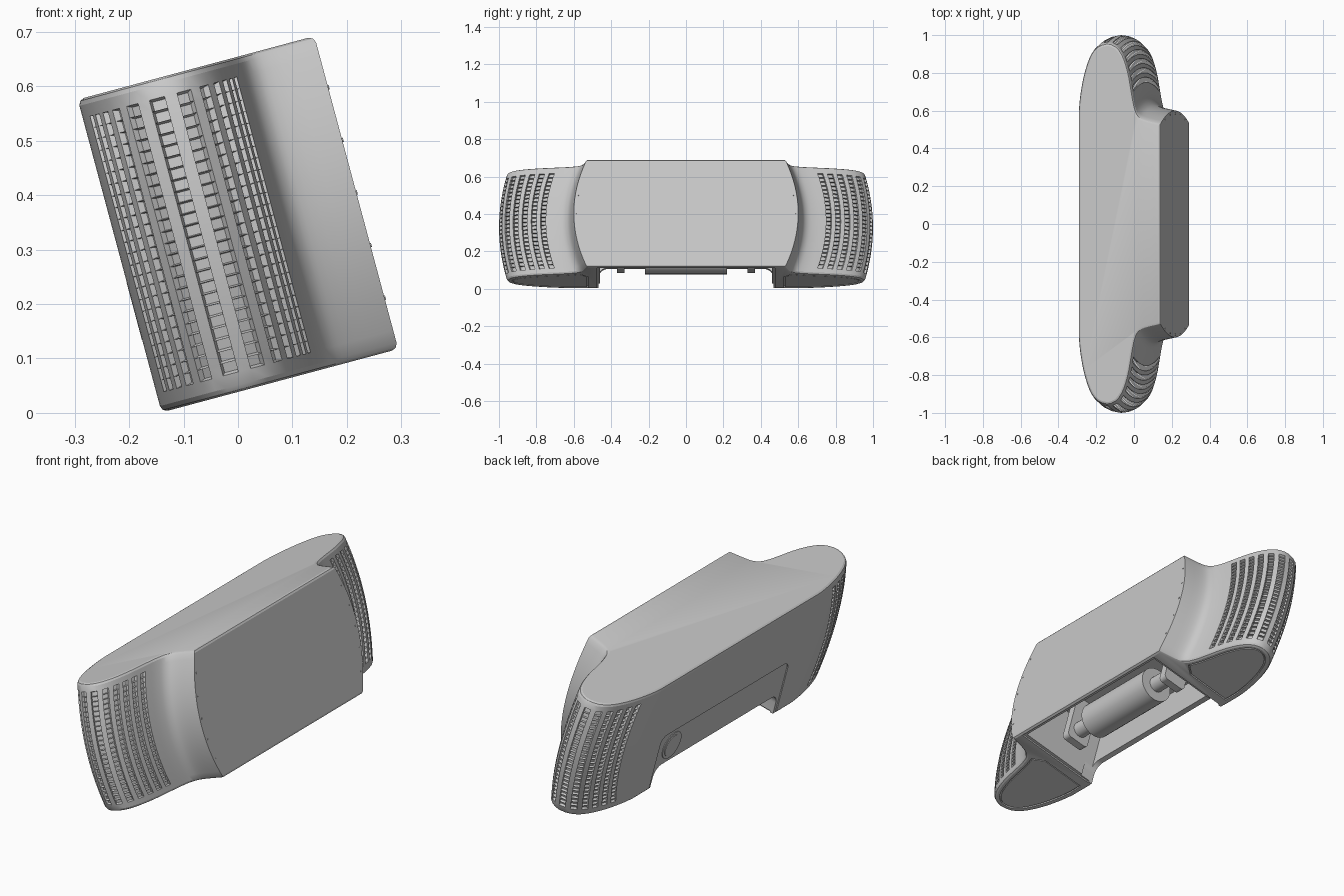
import bpy, bmesh, math
from mathutils import Matrix, Vector

if "Cube" in bpy.data.objects:
    bpy.data.objects.remove(bpy.data.objects["Cube"])

H = 0.2975                      # half height of the upright body
TILT = Matrix.Translation((0, 0, 0.3465)) @ Matrix.Rotation(math.radians(-15), 4, 'Y')

mat = bpy.data.materials.new("light_grey")
mat.use_nodes = True
GREY = (0.58, 0.58, 0.58, 1)
mat.diffuse_color = GREY
mat.node_tree.nodes["Principled BSDF"].inputs["Base Color"].default_value = GREY


def finish(bm, name):
    """Lean the part over with the body and put it in the scene."""
    bmesh.ops.recalc_face_normals(bm, faces=bm.faces)
    bm.transform(TILT)
    me = bpy.data.meshes.new(name)
    bm.to_mesh(me)
    bm.free()
    ob = bpy.data.objects.new(name, me)
    bpy.context.collection.objects.link(ob)
    me.materials.append(mat)
    return ob


def smooth(ob):
    bpy.ops.object.select_all(action='DESELECT')
    ob.select_set(True)
    bpy.context.view_layer.objects.active = ob
    bpy.ops.object.shade_smooth_by_angle(angle=math.radians(20))


def box(name, lo, hi, radius=0, axis=0):
    bm = bmesh.new()
    lo, hi = Vector(lo), Vector(hi)
    size = Matrix.Diagonal((*(hi - lo), 1))
    bmesh.ops.create_cube(bm, size=1, matrix=Matrix.Translation((lo + hi) / 2) @ size)
    if radius:
        edges = [e for e in bm.edges
                 if abs((e.verts[0].co - e.verts[1].co).normalized()[axis]) > 0.9]
        bmesh.ops.bevel(bm, geom=edges, offset=radius, segments=8, profile=0.5, affect='EDGES')
    return finish(bm, name)


def add_rod(bm, centre, radius, length, axis, sides=32):
    turn = Matrix.Rotation(math.pi / 2, 4, axis)
    bmesh.ops.create_cone(bm, cap_ends=True, segments=sides, radius1=radius, radius2=radius,
                          depth=length, matrix=Matrix.Translation(centre) @ turn)


def prism(name, pts, z0, z1):
    bm = bmesh.new()
    face = bm.faces.new([bm.verts.new((x, y, z0)) for x, y in pts])
    top = bmesh.ops.extrude_face_region(bm, geom=[face])["geom"]
    bmesh.ops.translate(bm, vec=(0, 0, z1 - z0),
                        verts=[g for g in top if isinstance(g, bmesh.types.BMVert)])
    return finish(bm, name)


def cut(body, cutter):
    cutter.hide_render = True
    mod = body.modifiers.new("cut", 'BOOLEAN')
    mod.operation, mod.solver, mod.object = 'DIFFERENCE', 'EXACT', cutter
    bpy.context.view_layer.objects.active = body
    bpy.ops.object.modifier_apply(modifier=mod.name)
    bpy.data.objects.remove(cutter)


def offset(pts, d):
    """Move a clockwise outline inward by d."""
    out = []
    for i, p in enumerate(pts):
        a, b = p - pts[i - 1], pts[(i + 1) % len(pts)] - p
        n1, n2 = (Vector((v.y, -v.x)).normalized() for v in (a, b))
        out.append(p + (n1 + n2) * d / (1 + n1.dot(n2)))
    return out


# Plan outline of one end: flat back, rounded lobe, hollow neck, front block
CTRL = [Vector(p) for p in (
    (-.225, .5), (-.225, .6), (-.214, .7), (-.193, .8), (-.16, .89), (-.12, .938),
    (-.065, .955), (-.015, .935), (.022, .88), (.05, .79), (.068, .69), (.082, .62),
    (.1, .576), (.135, .552), (.225, .53), (.32, .505))]
STEP = 12


def catmull(a, b, c, d, t):
    return 0.5 * (2 * b + (c - a) * t + (2 * a - 5 * b + 4 * c - d) * t * t
                  + (3 * b - a - 3 * c + d) * t ** 3)


curve = [catmull(*CTRL[i:i + 4], k / STEP) for i in range(len(CTRL) - 3) for k in range(STEP)]
curve.append(CTRL[-2])


def resample(pts, fractions):
    dist = [0]
    for a, b in zip(pts, pts[1:]):
        dist.append(dist[-1] + (b - a).length)
    out = []
    for f in fractions:
        s = f * dist[-1]
        i = max(k for k in range(len(pts) - 1) if dist[k] <= s + 1e-9)
        out.append(pts[i].lerp(pts[i + 1], (s - dist[i]) / (dist[i + 1] - dist[i])))
    return out


# Vent columns alternate slot and bar around the lobe
COLS, ROWS = 12, 24
first, last = STEP + 2, 9 * STEP
marks, pitch = [], 1 / (COLS - 0.45)
for c in range(COLS):
    marks += [c * pitch, min(1, (c + 0.55) * pitch)]
lead = curve[:first:3]
half = lead + resample(curve[first:last + 1], marks) + curve[last + 3::3]
outline = half + [Vector((p.x, -p.y)) for p in reversed(half)]
n = len(outline)
slots = {len(lead) + 2 * c for c in range(COLS)}
slots |= {n - 2 - j for j in slots}


def bulge(p, z):
    amount = 0.07 - 0.06 * max(0, abs(p.y) - 0.53)
    y = p.y + math.copysign(amount * (1 - (z / H) ** 2), p.y)
    return (p.x, y, z)


# Body shell, lofted upward with soft top and bottom edges
R = 0.012
levels = [(-H + R * (1 - math.cos(a)), R * (1 - math.sin(a)))
          for a in (0, math.pi / 4, math.pi / 2)]
low = len(levels)
levels += [(-0.262 + 0.524 * r / ROWS, 0) for r in range(ROWS + 1)]
levels += [(-z, d) for z, d in reversed(levels[:low])]
bm = bmesh.new()
rings = [[bm.verts.new(bulge(p, z)) for p in offset(outline, d)] for z, d in levels]
vents = []
for r, (a, b) in enumerate(zip(rings, rings[1:])):
    for j in range(n):
        k = (j + 1) % n
        f = bm.faces.new((a[j], a[k], b[k], b[j]))
        if j in slots and low <= r < low + ROWS:
            vents.append(f)
bm.faces.new(rings[0])
bm.faces.new(rings[-1])
bmesh.ops.recalc_face_normals(bm, faces=bm.faces)
bmesh.ops.inset_individual(bm, faces=vents, thickness=0.0028, depth=-0.012)
body = finish(bm, "body_shell")

# Underside bay, its lip, the rear opening and the rear panel recess
cut(body, box("bay_cutter", (-.195, -.46, -.4), (.195, .46, -.02)))
cut(body, box("lip_cutter", (-.203, -.475, -.4), (.208, .475, -.29)))
cut(body, box("opening_cutter", (-.3, -.468, -.5), (-.15, .468, -.19), 0.05))
cut(body, box("panel_cutter", (-.3, -.485, -.5), (-.22, .485, -.018), 0.04))

# Foot pads set into the bottom of each lobe
lobe = [p for p in half if p.x < 0.084 and p.y > 0.59]
lobe = [Vector((-.225, .5))] + lobe + [Vector((.1, .56)), Vector((.03, .5))]
for side, name in ((1, "rear"), (-1, "front")):
    shape = [[(p.x, side * p.y) for p in offset(lobe, d)] for d in (.024, .03)]
    cut(body, prism("pad_cutter", shape[0], -H - .05, -H + .008))
    prism(name + "_foot_pad", shape[1], -H + .001, -H + .009)
smooth(body)

# Motor lying in the bay, with a stub and bracket at each end
bm = bmesh.new()
add_rod(bm, (0, 0, -.19), 0.085, 0.44, 'X')
add_rod(bm, (0, 0, -.19), 0.038, 0.7, 'X')
smooth(finish(bm, "motor"))
for s, name in ((1, "rear"), (-1, "front")):
    box(name + "_motor_bracket", (-.06, s * .35 - .02, -.26), (.06, s * .35 + .02, -.02), 0.02, 1)

# Round cap on the rear panel
bm = bmesh.new()
add_rod(bm, (-.219, .375, -.105), 0.068, 0.008, 'Y', 40)
add_rod(bm, (-.221, .375, -.105), 0.054, 0.009, 'Y', 40)
smooth(finish(bm, "panel_cap"))

# Small rivets along the curved edges of the front block
bm = bmesh.new()
for s in (1, -1):
    for z in (-.2, -.1, 0, .1, .2):
        y = 0.585 - 0.07 * (z / H) ** 2
        add_rod(bm, (.225, s * y, z), 0.004, 0.004, 'Y', 8)
finish(bm, "rivets")
